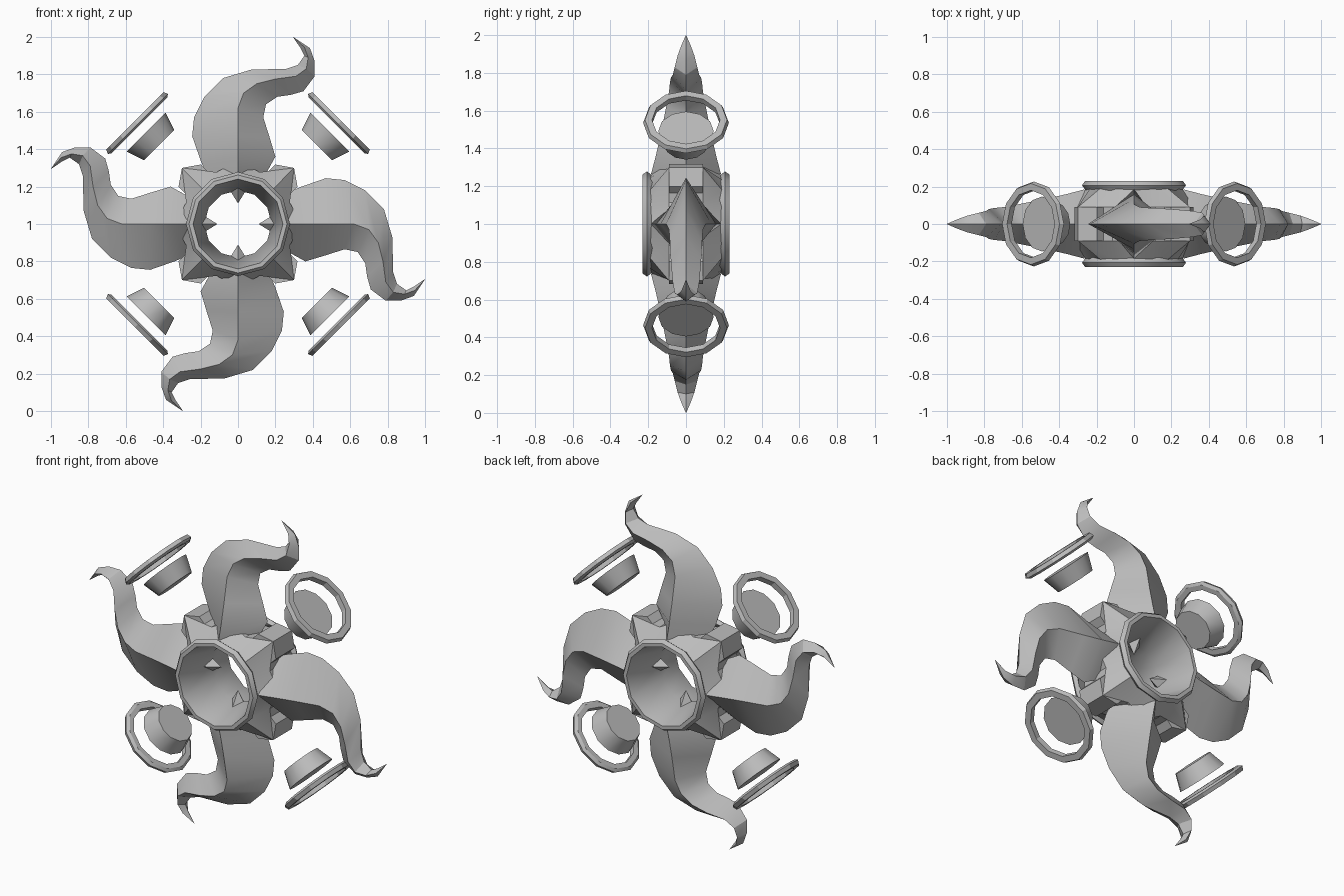
import bpy, bmesh, math
from mathutils import Vector

cube = bpy.data.objects.get("Cube")
if cube:
    bpy.data.objects.remove(cube, do_unlink=True)

grey = bpy.data.materials.new("stone_grey")
grey.use_nodes = True
colour = (0.5, 0.5, 0.5, 1)
grey.diffuse_color = colour
grey.node_tree.nodes["Principled BSDF"].inputs["Base Color"].default_value = colour

SIDES = ("top", "left", "bottom", "right")
CORNERS = ("upper_left", "lower_left", "lower_right", "upper_right")


def add_object(name, verts, faces, angle=0, tilt=0, smooth=30):
    """Make a mesh around the hub centre, turned about the y axis."""
    mesh = bpy.data.meshes.new(name)
    mesh.from_pydata(verts, [], faces)
    bm = bmesh.new()
    bm.from_mesh(mesh)
    bmesh.ops.recalc_face_normals(bm, faces=bm.faces)
    bm.to_mesh(mesh)
    bm.free()
    mesh.materials.append(grey)
    obj = bpy.data.objects.new(name, mesh)
    bpy.context.collection.objects.link(obj)
    obj.location.z = 1
    obj.rotation_euler = (tilt, angle, 0)
    bpy.ops.object.select_all(action="DESELECT")
    obj.select_set(True)
    bpy.context.view_layer.objects.active = obj
    bpy.ops.object.shade_smooth_by_angle(angle=math.radians(smooth))
    return obj


def loft(sections, closed=False, caps=False):
    """Join equal closed sections with quads."""
    n, count = len(sections[0]), len(sections)
    verts = [p for s in sections for p in s]
    faces = []
    for i in range(count if closed else count - 1):
        a, b = i * n, (i + 1) % count * n
        for k in range(n):
            m = (k + 1) % n
            faces.append((a + k, a + m, b + m, b + k))
    if caps:
        faces.append(tuple(range(n)))
        faces.append(tuple(range((count - 1) * n, count * n)))
    return verts, faces


def circle(radius, height, sides=12):
    turn = math.tau / sides
    return [(radius * math.cos(k * turn), radius * math.sin(k * turn), height)
            for k in range(sides)]


# Hub ring with a funnel on each side
half = [(.24, .23), (.262, .23), (.278, .207), (.262, .185), (.25, .17)]
profile = [(.18, 0)] + half + [(r, -h) for r, h in reversed(half)]
add_object("hub_ring", *loft([circle(r, h) for r, h in profile], closed=True),
           tilt=math.pi / 2)


# Star-shaped hub body, sloping from the rings to the corner tips
def star(height):
    reach = (.34, .3, .424, .3)
    return [(reach[k % 4] * x, reach[k % 4] * y, height)
            for k, (x, y, z) in enumerate(circle(1, 0, 16))]


add_object("hub_body", *loft([circle(.255, .19, 16), star(.09), star(-.09),
                              circle(.255, -.19, 16)]),
           tilt=math.pi / 2, smooth=15)

# Wavy blade: outer edge x z, ridge x z, inner edge x z, ridge height
BLADE = [
    (-.17, .27, 0, .265, .15, .27, .185),
    (-.2, .34, 0, .36, .2, .36, .16),
    (-.245, .47, 0, .47, .17, .46, .135),
    (-.235, .57, 0, .62, .135, .57, .105),
    (-.18, .68, .03, .7, .15, .64, .09),
    (-.08, .78, .1, .75, .21, .68, .085),
    (.07, .825, .2, .775, .28, .69, .08),
    (.26, .83, .31, .79, .35, .71, .07),
    (.32, .85, .365, .83, .41, .79, .06),
    (.355, .9, .375, .89, .41, .87, .045),
    (.335, .94, .355, .945, .385, .94, .025),
    (.294, .999, .295, 1, .296, .999, .001),
]
blade = loft([[(a, 0, b), (c, -h, d), (e, 0, f), (c, h, d)]
              for a, b, c, d, e, f, h in BLADE], caps=True)

# Spike pointing into the hole
spike = loft([[(s * .055, 0, .2), (0, -s * .055, .2), (-s * .055, 0, .2),
               (0, s * .055, .2)] for s in [1]])[0] + [(0, 0, .11)]
spike_faces = [(k, (k + 1) % 4, 4) for k in range(4)] + [(0, 1, 2, 3)]

for i, side in enumerate(SIDES):
    turn = i * math.pi / 2
    add_object(side + "_blade", *blade, angle=turn)
    add_object(side + "_spike", spike, spike_faces, angle=turn, smooth=10)

# Corner stubs, floating plugs and floating rings on the diagonals
outline = [(-.085, .28), (.085, .28), (.085, .365), (0, .424), (-.085, .365)]
stub = loft([[(x, y, z) for x, z in outline] for y in (-.09, .09)], caps=True)
plug = loft([circle(.115, .597), circle(.147, .695)], caps=True)
band = [(.18, .745), (.21, .745), (.227, .757), (.217, .78), (.18, .78)]
ring = loft([circle(r, h) for r, h in band], closed=True)

for i, corner in enumerate(CORNERS):
    turn = (i + .5) * math.pi / 2
    add_object(corner + "_stub", *stub, angle=turn, smooth=10)
    add_object(corner + "_plug", *plug, angle=turn, smooth=35)
    add_object(corner + "_ring", *ring, angle=turn, smooth=25)
